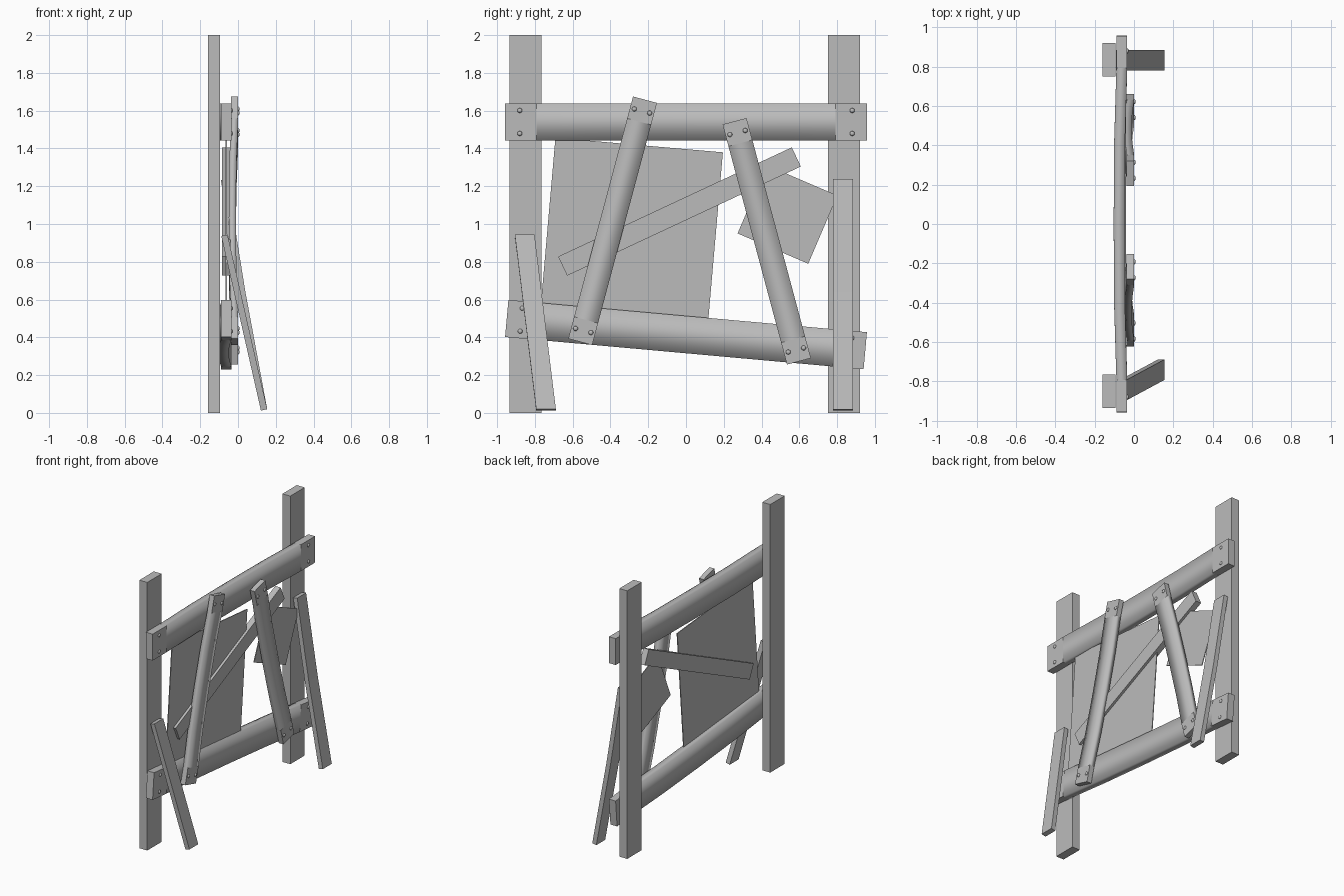
import bpy, bmesh, math
from mathutils import Vector, Matrix

old = bpy.data.objects.get("Cube")
if old:
    bpy.data.objects.remove(old, do_unlink=True)

grey = bpy.data.materials.new("weathered grey")
grey.use_nodes = True
grey.diffuse_color = (0.5, 0.5, 0.5, 1)
grey.node_tree.nodes["Principled BSDF"].inputs["Base Color"].default_value = (0.5, 0.5, 0.5, 1)


def finish(bm, name):
    bmesh.ops.recalc_face_normals(bm, faces=bm.faces)
    mesh = bpy.data.meshes.new(name)
    bm.to_mesh(mesh)
    bm.free()
    mesh.materials.append(grey)
    obj = bpy.data.objects.new(name, mesh)
    bpy.context.collection.objects.link(obj)
    return obj


def beam(name, path, across, depth, smooth=False):
    """Sweep a rectangle along a path; only the spans between the end blocks are smooth."""
    bm = bmesh.new()
    path = [Vector(p) for p in path]
    axis = (path[-1] - path[0]).normalized()
    across = Vector(across)
    out = across.cross(axis).normalized() * depth / 2
    rings = [[bm.verts.new(p + a * across / 2 + b * out)
              for a, b in ((-1, -1), (1, -1), (1, 1), (-1, 1))] for p in path]
    last = len(rings) - 2
    for i, (r, s) in enumerate(zip(rings, rings[1:])):
        for k in range(4):
            n = (k + 1) % 4
            f = bm.faces.new((r[k], r[n], s[n], s[k]))
            f.smooth = smooth and 0 < i < last
    bm.faces.new(rings[0])
    bm.faces.new(rings[-1])
    return finish(bm, name)


def bolts(name, points):
    """Small domed heads facing +x."""
    bm = bmesh.new()
    for p in points:
        m = Matrix.Translation(p) @ Matrix.Diagonal((0.6, 1, 1, 1)) @ Matrix.Rotation(math.pi / 2, 4, 'Y')
        bmesh.ops.create_uvsphere(bm, u_segments=10, v_segments=6, radius=0.013, matrix=m)
    for f in bm.faces:
        f.smooth = True
    finish(bm, name)


def bent_board(name, start, end, x, width, depth, block, dent, inset, spread):
    """Board in the yz plane with flat bolted ends and a slightly dented middle."""
    a, b = Vector((x, *start)), Vector((x, *end))
    d = (b - a).normalized()
    side = Vector((1, 0, 0)).cross(d)
    f = block / (b - a).length
    steps = ((0, 0), (f, 0), (0.28, 0.8), (0.5, 1), (0.72, 0.8), (1 - f, 0), (1, 0))
    path = [a.lerp(b, t) - Vector((dent * s, 0, 0)) for t, s in steps]
    beam(name, path, side * width, depth, smooth=True)
    face = Vector((depth / 2, 0, 0))
    bolts(name + "_bolts", [p + face + s * spread * side
                            for p in (a + d * inset, b - d * inset) for s in (-1, 1)])


def plank(name, start, end, x, width, depth):
    """Straight board lying in the yz plane."""
    a, b = Vector((x, *start)), Vector((x, *end))
    side = Vector((1, 0, 0)).cross((b - a).normalized())
    return beam(name, [a, b], side * width, depth)


# Upright posts
for name, y in (("front_post", -0.85), ("rear_post", 0.836)):
    plank(name, (y, 0), (y, 2), -0.127, 0.17, 0.065)

# Horizontal rails
bent_board("upper_rail", (-0.957, 1.54), (0.957, 1.54), -0.062, 0.197, 0.055, 0.165, 0.014, 0.077, 0.061)
bent_board("lower_rail", (-0.949, 0.5), (0.949, 0.329), -0.062, 0.197, 0.055, 0.165, 0.014, 0.077, 0.061)

# Leaning braces bolted across the rails
bent_board("front_brace", (-0.217, 1.658), (-0.56, 0.376), -0.018, 0.131, 0.038, 0.12, 0.012, 0.062, 0.042)
bent_board("rear_brace", (0.257, 1.544), (0.598, 0.273), -0.018, 0.131, 0.038, 0.12, 0.012, 0.062, 0.042)

# Diagonal plank
plank("diagonal_plank", (-0.653, 0.777), (0.584, 1.355), -0.063, 0.112, 0.045)

# Thin sheet panels
plank("large_panel", (-0.325, 0.535), (-0.248, 1.418), -0.062, 0.89, 0.006)
plank("small_panel", (0.46, 0.87), (0.615, 1.231), -0.062, 0.407, 0.006)

# Props leaning against the posts
beam("front_prop", [(0.138, -0.741, 0.016), (-0.072, -0.854, 0.94)], (0, 0.104, 0), 0.034)
beam("rear_prop", [(0.138, 0.832, 0.016), (0.022, 0.832, 0.64), (-0.074, 0.832, 1.235)], (0, 0.105, 0), 0.034)
